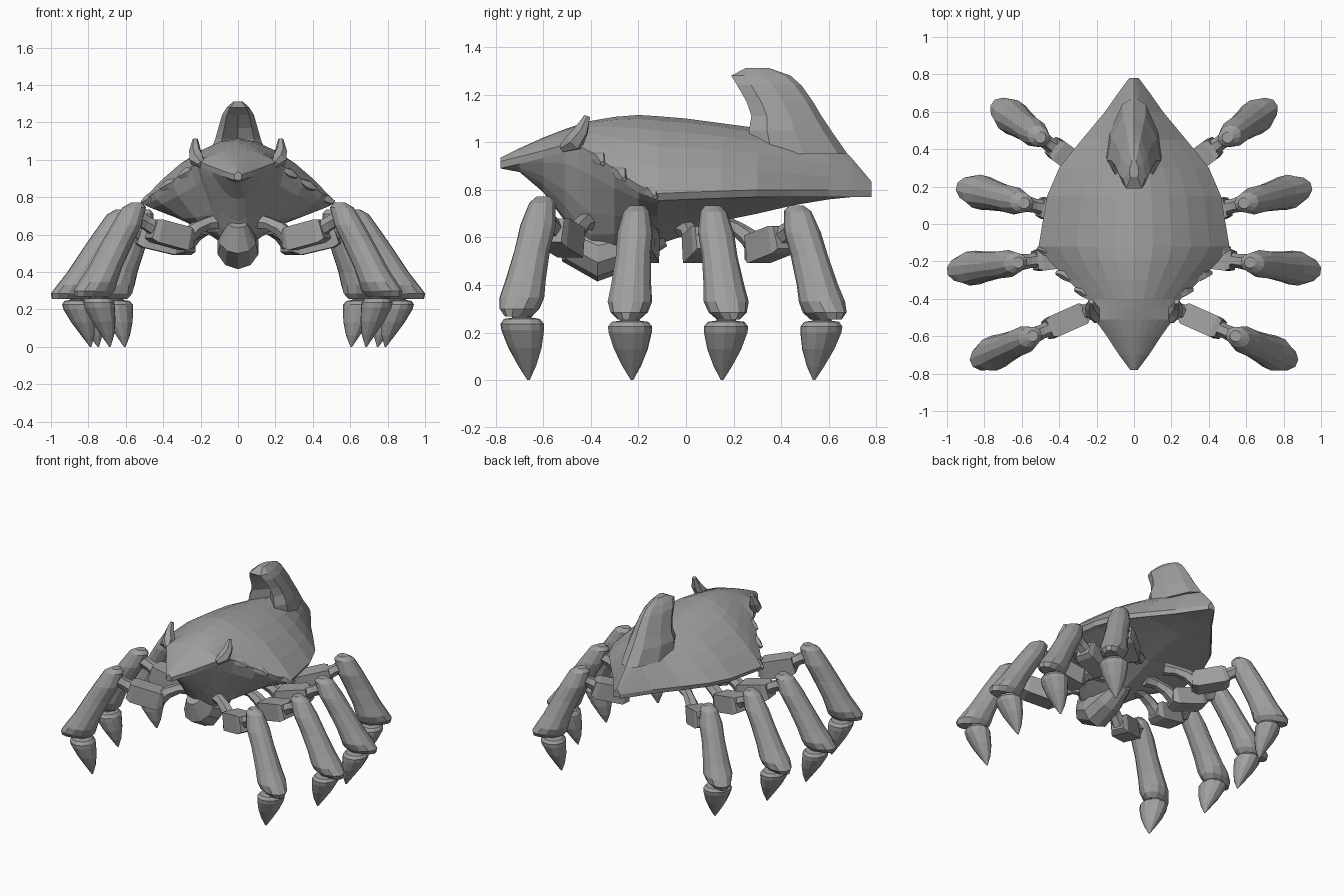
import bpy
import bmesh
from math import cos, sin, pi, radians
from mathutils import Vector

default_cube = bpy.data.objects.get("Cube")
if default_cube:
    bpy.data.objects.remove(default_cube, do_unlink=True)

shell_grey = bpy.data.materials.new("shell_grey")
shell_grey.use_nodes = True
shell_colour = (0.35, 0.35, 0.35, 1)
shell_grey.diffuse_color = shell_colour
shell_grey.node_tree.nodes["Principled BSDF"].inputs["Base Color"].default_value = shell_colour


def loft(name, rings):
    """Skin a list of equal-length closed rings and cap both ends."""
    bm = bmesh.new()
    loops = [[bm.verts.new(point) for point in ring] for ring in rings]
    count = len(loops[0])
    for lower, upper in zip(loops, loops[1:]):
        for i in range(count):
            j = (i + 1) % count
            bm.faces.new((lower[i], lower[j], upper[j], upper[i]))
    bm.faces.new(loops[0])
    bm.faces.new(loops[-1])
    bmesh.ops.recalc_face_normals(bm, faces=bm.faces)
    mesh = bpy.data.meshes.new(name)
    bm.to_mesh(mesh)
    bm.free()
    mesh.materials.append(shell_grey)
    obj = bpy.data.objects.new(name, mesh)
    bpy.context.collection.objects.link(obj)
    return obj


def tube(name, path, radii, sides=6, turn=0.0):
    """Tapered tube whose rings stand across the path."""
    path = [Vector(point) for point in path]
    rings = []
    for i, (centre, radius) in enumerate(zip(path, radii)):
        along = path[min(i + 1, len(path) - 1)] - path[max(i - 1, 0)]
        frame = along.to_track_quat("Z", "Y")
        angles = [turn + 2 * pi * k / sides for k in range(sides)]
        rings.append([centre + frame @ Vector((radius * cos(a), radius * sin(a), 0)) for a in angles])
    return loft(name, rings)


def oval(centre_x, radius_x, radius_y, z, sides=12):
    """Level ring with a blunt outer end."""
    angles = [2 * pi * (k + .5) / sides for k in range(sides)]
    return [(centre_x + radius_x * cos(a), radius_y * sin(a), z) for a in angles]


# Body: carapace with a thin lip over a keeled belly
# station: y, half width, ridge height, rim height, keel height
stations = [
    (-.78, .02, .935, .91, .89), (-.7, .08, .975, .93, .875),
    (-.6, .145, 1.02, .955, .79), (-.51, .21, 1.055, .98, .67),
    (-.45, .22, 1.075, .975, .57), (-.4, .25, 1.09, .95, .52),
    (-.3, .355, 1.107, .875, .52), (-.2, .45, 1.115, .81, .54),
    (-.12, .51, 1.11, .775, .57), (0, .49, 1.1, .78, .61),
    (.15, .465, 1.08, .785, .67), (.3, .4, 1.06, .79, .7),
    (.45, .28, 1.05, .79, .735), (.6, .155, 1.03, .79, .76),
    (.7, .085, .93, .79, .77), (.78, .025, .835, .79, .78),
]


def body_ring(y, width, ridge, rim, keel):
    dome_power = 1.8 - 0.6 * max(0, min(1, (y - .2) / .4))
    keel_power = 1 + 0.9 * max(0, min(1, (-y - .1) / .3))
    lip = rim + .01
    half = [(width * t, lip + (ridge - lip) * (1 - t ** dome_power))
            for t in (0, .2, .4, .6, .8, 1)]
    half.append((width * .97, rim - .02))
    under = rim - .015
    half += [(width * t, under - (under - keel) * (1 - t ** keel_power))
             for t in (.9, .65, .45, .22, 0)]
    mirrored = [(-x, z) for x, z in half[-2:0:-1]]
    return [(x, y, z) for x, z in half + mirrored]


loft("body", [body_ring(*station) for station in stations])

# Rounded chin swelling out of the front of the belly
chin_path = [(0, -.5, .66), (0, -.45, .57), (0, -.37, .53), (0, -.25, .565), (0, -.1, .62)]
tube("chin", chin_path, (.05, .1, .115, .1, .06), 10, pi / 10)

# Rear crest: hooked hood with a hollow front
# level: height, front y, back y, half width, hollow depth
crest_levels = [
    (.95, .27, .68, .15, .25), (1.05, .265, .61, .145, .28),
    (1.11, .275, .57, .122, .32), (1.17, .255, .535, .105, .3),
    (1.24, .215, .485, .085, .15), (1.28, .19, .44, .06, 0),
    (1.312, .25, .35, .025, 0),
]
crest_rings = []
for z, front, back, width, hollow in crest_levels:
    outline = [(0, hollow), (.7, 0), (1, .22), (.85, .55), (.42, .9), (0, 1)]
    outline += [(-x, f) for x, f in outline[-2:0:-1]]
    crest_rings.append([(x * width, front + f * (back - front), z) for x, f in outline])
loft("rear_crest", crest_rings)

# Brow horns and rim spurs on both sides
for side, label in ((1, "left"), (-1, "right")):
    horn = [(.195, -.52, .975), (.22, -.47, 1), (.23, -.44, 1.05), (.228, -.415, 1.11)]
    tube(label + "_brow_horn", [(side * x, y, z) for x, y, z in horn], (.02, .042, .032, .014))
    spurs = [(.27, -.36, .93), (.37, -.27, .865), (.47, -.14, .79)]
    for x, y, z in spurs:
        path = [(side * (x - .05), y - .04, z + .03), (side * x, y, z), (side * (x + .045), y + .01, z - .02)]
        tube(label + "_rim_spur", path, (.012, .03, .012), 5)

# Legs: drawn along local x, then turned into place
# club level: height, inner reach, outer reach, half breadth
club_levels = [
    (.735, .02, .08, .03), (.71, 0, .13, .054), (.62, .03, .195, .075),
    (.52, .09, .265, .074), (.4, .16, .345, .085), (.33, .19, .4, .094),
    (.285, .205, .435, .078), (.255, .235, .43, .045),
]
claw_levels = [
    (0, .22, .005), (.06, .235, .04), (.13, .26, .072), (.2, .285, .092),
    (.225, .29, .094), (.245, .293, .078), (.25, .295, .042), (.29, .295, .04),
]


def build_leg(name, x, y, angle, stretch, height):
    clubs = [oval(stretch * (a + b) / 2, (b - a) / 2, breadth, z)
             for z, a, b, breadth in club_levels]
    claws = [oval(stretch * centre, radius * .88, radius, z)
             for z, centre, radius in claw_levels]
    parts = [loft(name + "_shin", clubs), loft(name + "_claw", claws)]
    # Inner joint, boxy upper segment and knee link
    parts.append(tube(name + "_hip", [(-.45, 0, .64), (-.37, 0, .63), (-.3, 0, .6), (-.24, 0, .55)],
                      (.045, .034, .04, .048)))
    parts.append(tube(name + "_thigh", [(-.27, 0, .55), (-.24, 0, .55), (-.07, 0, .59), (-.04, 0, .6)],
                      (.06, .084, .084, .07), 4, pi / 4))
    parts.append(tube(name + "_knee_link", [(-.07, 0, .6), (-.01, 0, .63), (.05, 0, .66)],
                      (.045, .038, .045)))
    for part in parts:
        part.location = (x, y, 0)
        part.rotation_euler.z = angle
        part.scale.z = height


leg_layout = {
    "front": (.5, -.58, -24, .92, 1.05),
    "mid_front": (.57, -.2, -7, 1, 1),
    "mid_rear": (.54, .1, 14, .97, 1),
    "rear": (.47, .44, 36, .76, 1),
}
for place, (x, y, degrees, stretch, height) in leg_layout.items():
    turn = radians(degrees)
    build_leg("left_" + place, x, y, turn, stretch, height)
    build_leg("right_" + place, -x, y, pi - turn, stretch, height)
